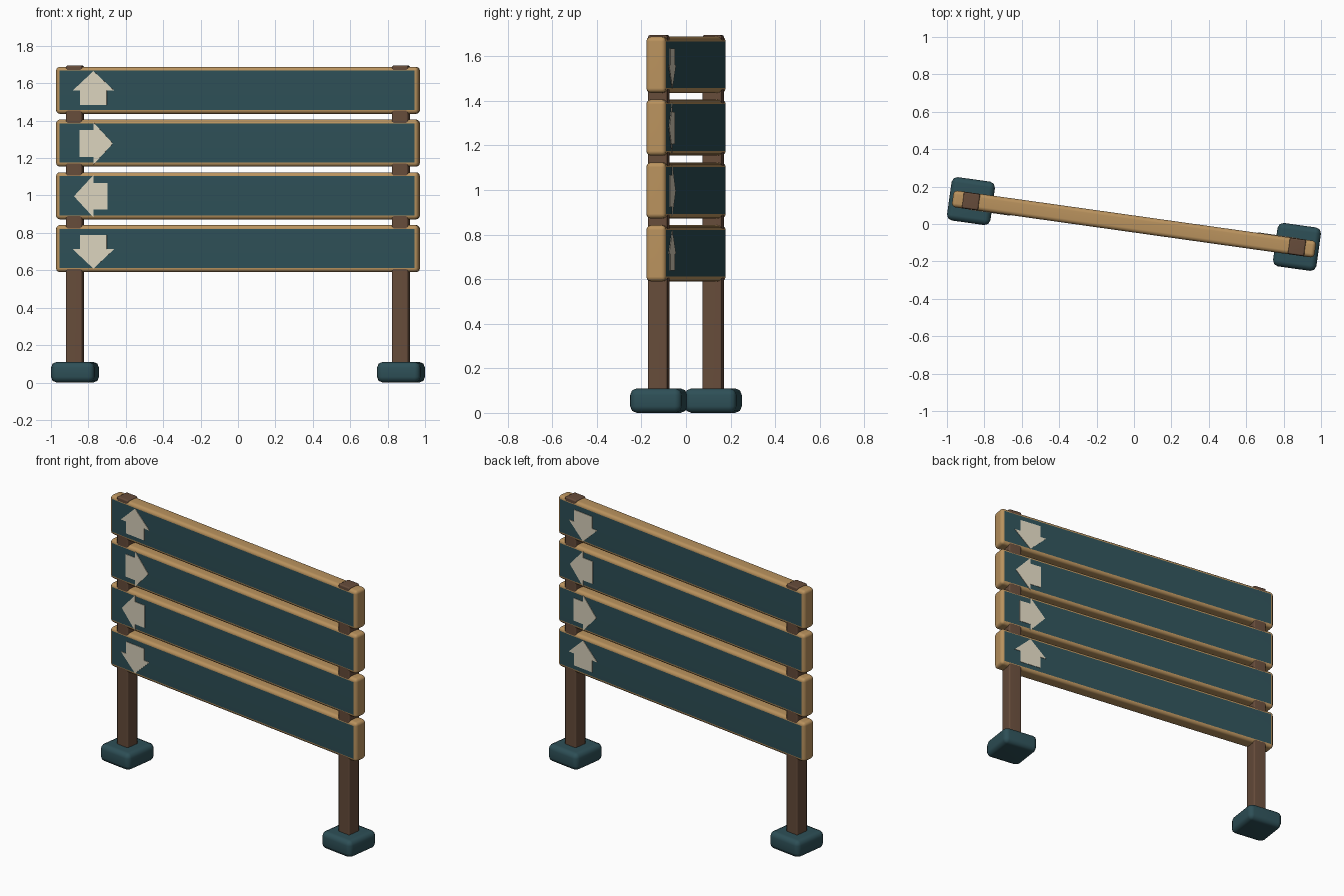
import bpy, bmesh
from math import radians, pi
from mathutils import Matrix, Vector

if "Cube" in bpy.data.objects:
    bpy.data.objects.remove(bpy.data.objects["Cube"], do_unlink=True)

TURN = Matrix.Rotation(radians(-8), 4, 'Z')   # the whole sign stands slightly turned


def material(name, rgb):
    m = bpy.data.materials.new(name)
    m.use_nodes = True
    linear = [(c / 255) ** 2.2 for c in rgb] + [1]
    m.diffuse_color = linear
    m.node_tree.nodes["Principled BSDF"].inputs["Base Color"].default_value = linear
    return m


tan = material("tan wood", (184, 145, 94))
brown = material("brown wood", (102, 77, 61))
teal = material("dark teal", (49, 80, 87))
cream = material("cream", (217, 209, 187))


def add_object(name, bm, mats, matrix):
    mesh = bpy.data.meshes.new(name)
    bm.to_mesh(mesh)
    bm.free()
    for m in mats:
        mesh.materials.append(m)
    obj = bpy.data.objects.new(name, mesh)
    bpy.context.collection.objects.link(obj)
    obj.matrix_world = TURN @ matrix
    return obj


def rounded_box(name, center, size, bevel, segments, mats):
    bm = bmesh.new()
    bmesh.ops.create_cube(bm, size=1)
    bmesh.ops.scale(bm, vec=size, verts=bm.verts)
    bmesh.ops.bevel(bm, geom=bm.edges[:], offset=bevel, segments=segments,
                    profile=0.5, affect='EDGES')
    bm.normal_update()
    # Broad front and back faces take the second colour, if there is one
    for f in bm.faces:
        f.material_index = int(len(mats) > 1 and abs(f.normal.y) > 0.99)
    obj = add_object(name, bm, mats, Matrix.Translation(center))
    bpy.ops.object.select_all(action='DESELECT')
    obj.select_set(True)
    bpy.context.view_layer.objects.active = obj
    bpy.ops.object.shade_smooth_by_angle(angle=radians(50))
    obj.modifiers.new("Flat broad faces", 'WEIGHTED_NORMAL').keep_sharp = True
    return obj


def arrow(name, height, spin, side):
    outline = [(0, 0.105), (-0.113, 0), (-0.072, 0), (-0.072, -0.076),
               (0.072, -0.076), (0.072, 0), (0.113, 0)]
    bm = bmesh.new()
    face = bm.faces.new([bm.verts.new((u, 0, v)) for u, v in outline])
    grown = bmesh.ops.extrude_face_region(bm, geom=[face])
    moved = [v for v in grown["geom"] if isinstance(v, bmesh.types.BMVert)]
    bmesh.ops.translate(bm, vec=Vector((0, -0.004, 0)), verts=moved)
    bmesh.ops.recalc_face_normals(bm, faces=bm.faces)
    # Spin in the plane of the board, place, then put on the front or back
    matrix = (Matrix.Rotation(side, 4, 'Z')
              @ Matrix.Translation((-0.774, -0.044, height))
              @ Matrix.Rotation(-spin, 4, 'Y'))
    add_object(name, bm, [cream], matrix)


# Posts and feet
for label, x in (("right", -0.88), ("left", 0.88)):
    rounded_box(label + "_post", (x, 0, 0.873), (0.088, 0.088, 1.644), 0.009, 2, [brown])
    rounded_box(label + "_foot", (x, 0, 0.055), (0.234, 0.234, 0.11), 0.03, 2, [teal])

# Boards with an arrow on each face
for i, spin in enumerate((0, -pi / 2, pi / 2, pi)):
    z = 1.562 - i * 0.282
    rounded_box(f"board_{i + 1}", (0, 0, z), (1.958, 0.09, 0.252), 0.021, 3, [tan, teal])
    arrow(f"front_arrow_{i + 1}", z - 0.002, spin, 0)
    arrow(f"back_arrow_{i + 1}", z - 0.002, spin + pi, pi)
